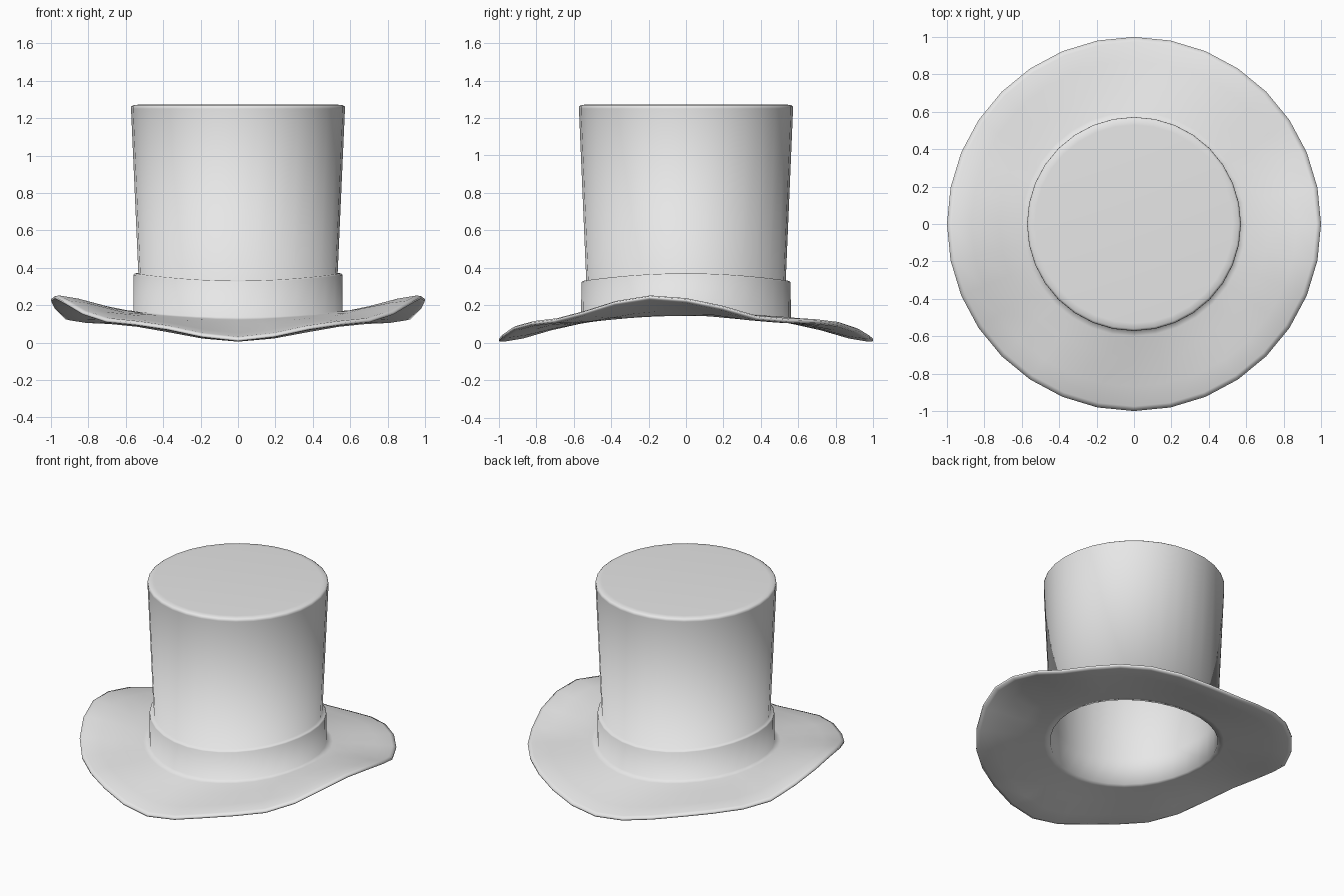
import bpy, bmesh, math

cube = bpy.data.objects.get("Cube")
if cube:
    bpy.data.objects.remove(cube)

felt = bpy.data.materials.new("light_grey_felt")
felt.use_nodes = True
colour = (0.8, 0.8, 0.8, 1)
felt.diffuse_color = colour
felt.node_tree.nodes["Principled BSDF"].inputs["Base Color"].default_value = colour

SEGMENTS = 32
# Height of the brim's outer edge, from the front round one side to the back
EDGE = [.028, .05, .09, .115, .13, .17, .225, .255, .24,
        .20, .145, .13, .125, .11, .08, .045, .028]


def edge(i):
    return EDGE[min(i, SEGMENTS - i)]


def side(i):
    """0 at front and back, 1 at the two sides."""
    return math.sin(2 * math.pi * i / SEGMENTS) ** 2


def brim(f, drop=0):
    """Height between the inner joint (f = 0) and the outer edge (f = 1)."""
    def height(i):
        inner = .13 + .035 * side(i)
        return inner + (edge(i) - inner) * f - drop
    return height


def band(z):
    return lambda i: z + .04 * side(i)


def level(z):
    return lambda i: z


# Rings (radius, height) from the inside top, under the brim and up to the crown
lining = [(.50, level(1.245)), (.548, level(1.235)), (.525, band(.30))]
brim_under = [(.53, brim(0, .022)), (.57, brim(.06, .024)), (.72, brim(.35, .028)),
              (.87, brim(.78, .028)), (.975, brim(.97, .026))]
brim_edge = [(.998, brim(1, .02)), (1.0, brim(1, .008))]
brim_top = [(.975, brim(.97)), (.87, brim(.78)), (.72, brim(.35)),
            (.60, brim(.08))]
hat_band = [(.56, brim(0, -.005)), (.559, band(.322)), (.552, band(.33))]
crown = [(.533, band(.332)), (.572, level(1.25)), (.571, level(1.262)),
         (.56, level(1.27)), (.53, level(1.272))]
profile = lining + brim_under + brim_edge + brim_top + hat_band + crown

# Sweep the rings into one continuous surface
bm = bmesh.new()
rings = []
for radius, height in profile:
    ring = []
    for i in range(SEGMENTS):
        a = 2 * math.pi * i / SEGMENTS
        ring.append(bm.verts.new((radius * math.sin(a), -radius * math.cos(a), height(i))))
    rings.append(ring)
for low, high in zip(rings, rings[1:]):
    for i in range(SEGMENTS):
        j = (i + 1) % SEGMENTS
        bm.faces.new((low[i], low[j], high[j], high[i]))
# Close the crown top and the lining
bm.faces.new(rings[0])
bm.faces.new(rings[-1])
bmesh.ops.recalc_face_normals(bm, faces=bm.faces)
for face in bm.faces:
    face.smooth = True

mesh = bpy.data.meshes.new("top_hat")
bm.to_mesh(mesh)
bm.free()
mesh.materials.append(felt)
hat = bpy.data.objects.new("top_hat", mesh)
bpy.context.collection.objects.link(hat)
